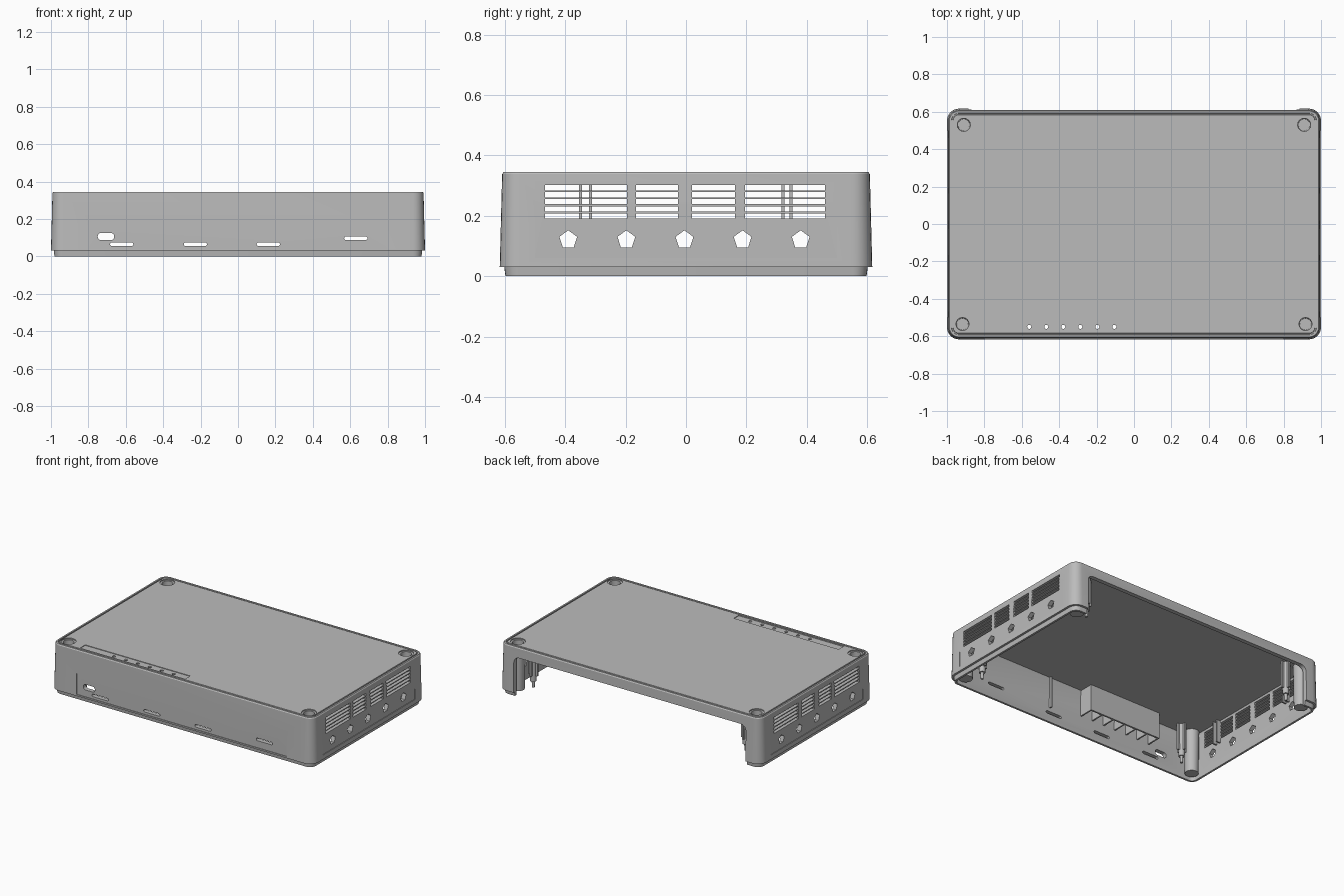
import bpy, bmesh, math
from mathutils import Matrix, Vector

cube = bpy.data.objects.get("Cube")
if cube:
    bpy.data.objects.remove(cube, do_unlink=True)

grey = bpy.data.materials.new("case grey")
grey.use_nodes = True
grey.diffuse_color = (0.5, 0.5, 0.5, 1)
grey.node_tree.nodes["Principled BSDF"].inputs["Base Color"].default_value = grey.diffuse_color


def finish(bm, name, smooth=True):
    bmesh.ops.recalc_face_normals(bm, faces=bm.faces)
    mesh = bpy.data.meshes.new(name)
    bm.to_mesh(mesh)
    bm.free()
    mesh.materials.append(grey)
    ob = bpy.data.objects.new(name, mesh)
    bpy.context.collection.objects.link(ob)
    if smooth:
        shade(ob)
    return ob


def shade(ob):
    bpy.ops.object.select_all(action='DESELECT')
    ob.select_set(True)
    bpy.context.view_layer.objects.active = ob
    bpy.ops.object.shade_smooth_by_angle(angle=math.radians(30))


def loft(bm, loops):
    """Skin equal-length point loops and cap both ends."""
    rings = [[bm.verts.new(p) for p in loop] for loop in loops]
    n = len(rings[0])
    for a, b in zip(rings, rings[1:]):
        for i in range(n):
            j = (i + 1) % n
            bm.faces.new((a[i], a[j], b[j], b[i]))
    bm.faces.new(rings[0])
    bm.faces.new(rings[-1])


def rounded(hx, hy, r, seg=6):
    pts = []
    for k, (sx, sy) in enumerate(((1, 1), (-1, 1), (-1, -1), (1, -1))):
        for i in range(seg + 1):
            a = math.pi / 2 * (k + i / seg)
            pts.append((sx * (hx - r) + r * math.cos(a), sy * (hy - r) + r * math.sin(a)))
    return pts


def box(bm, x0, x1, y0, y1, z0, z1):
    m = Matrix.Translation(((x0 + x1) / 2, (y0 + y1) / 2, (z0 + z1) / 2))
    bmesh.ops.create_cube(bm, size=1, matrix=m @ Matrix.Diagonal((x1 - x0, y1 - y0, z1 - z0, 1)))


def lathe(bm, x, y, profile, seg=24):
    """Closed solid of revolution from (radius, z) pairs."""
    loft(bm, [[(x + r * math.cos(i * math.tau / seg), y + r * math.sin(i * math.tau / seg), z)
               for i in range(seg)] for r, z in profile])


def slot(bm, x0, x1, z0, z1, r, y0, y1):
    """Rounded prism running along y."""
    cx, cz = (x0 + x1) / 2, (z0 + z1) / 2
    shape = rounded((x1 - x0) / 2, (z1 - z0) / 2, r, 5)
    loft(bm, [[(cx + u, y, cz + v) for u, v in shape] for y in (y0, y1)])


def cut(target, bm):
    cutter = finish(bm, "cutter", False)
    cutter.hide_render = True
    mod = target.modifiers.new("cut", 'BOOLEAN')
    mod.operation, mod.solver, mod.object = 'DIFFERENCE', 'EXACT', cutter
    bpy.context.view_layer.objects.active = target
    bpy.ops.object.modifier_apply(modifier=mod.name)
    bpy.data.objects.remove(cutter, do_unlink=True)


# Shell: inner skin, bottom lip, drafted outer skin, grooved top
HX, HY = 1.0, 0.617
sections = [(0.04, 0.315), (0.036, 0.305), (0.033, 0.0), (0.019, 0.0), (0.015, 0.03),
            (0.0, 0.03), (0.008, 0.338), (0.013, 0.345), (0.024, 0.345), (0.025, 0.338),
            (0.031, 0.338), (0.033, 0.345)]
bm = bmesh.new()
loft(bm, [[(x, y, z) for x, y in rounded(HX - d, HY - d, 0.065 - d)] for d, z in sections])
shell = finish(bm, "case_shell", False)

# Shallow recesses on front, sides and indicator strip
bm = bmesh.new()
box(bm, -0.8, 0.8, -0.7, -0.6125, 0.04, 0.25)
for s in (-1, 1):
    box(bm, *sorted((s * 0.9945, s * 1.1)), -0.5, 0.5, 0.06, 0.25)
box(bm, -0.8, 0.0, -0.575, -0.52, 0.341, 0.4)
SCREWS = [(-0.91, 0.53), (0.91, 0.53), (-0.917, -0.535), (0.917, -0.535)]
for x, y in SCREWS:
    lathe(bm, x, y, [(0.047, 0.338), (0.047, 0.4)])
cut(shell, bm)

# Rear opening, front ports, indicator holes and screw holes
LEDS = [-0.56 + 0.091 * i for i in range(6)]
bm = bmesh.new()
slot(bm, -0.885, 0.885, -0.2, 0.275, 0.04, 0.53, 0.75)
slot(bm, -0.75, -0.662, 0.087, 0.125, 0.017, -0.75, -0.53)
for x, z in ((-0.622, 0.065), (-0.228, 0.065), (0.162, 0.065), (0.63, 0.097)):
    slot(bm, x - 0.062, x + 0.062, z - 0.009, z + 0.009, 0.008, -0.75, -0.53)
for x in LEDS:
    lathe(bm, x, -0.55, [(0.011, 0.25), (0.011, 0.4)], 12)
for x, y in SCREWS:
    lathe(bm, x, y, [(0.035, 0.25), (0.035, 0.4)], 16)
cut(shell, bm)

# Side vents and pentagonal holes, through both walls
bm = bmesh.new()
for z in (0.2, 0.223, 0.247, 0.27, 0.293):
    for y0, y1 in ((-0.467, -0.195), (-0.166, -0.026), (0.02, 0.163), (0.195, 0.46)):
        box(bm, -1.2, 1.2, y0, y1, z - 0.0085, z + 0.0085)
for i in range(5):
    y = -0.39 + 0.1925 * i
    ring = [(y + 0.031 * math.sin(k * math.tau / 5), 0.121 + 0.031 * math.cos(k * math.tau / 5))
            for k in range(5)]
    loft(bm, [[(x, u, v) for u, v in ring] for x in (-1.2, 1.2)])
cut(shell, bm)
shade(shell)

# Hollow screw posts in the corners
bm = bmesh.new()
for x, y in SCREWS:
    lathe(bm, x, y, [(0.043, 0.02), (0.048, 0.32), (0.035, 0.32), (0.031, 0.1)])
finish(bm, "screw_posts")

# Locating pins beside the screw posts, braced with cross ribs
bm = bmesh.new()
for sx in (-1, 1):
    for sy in (-1, 1):
        x, y = sx * 0.81, sy * 0.505
        lathe(bm, x, y, [(0.02, 0.09), (0.022, 0.32)], 16)
        lathe(bm, x, y, [(0.009, 0.045), (0.011, 0.1)], 12)
        box(bm, x - 0.034, x + 0.034, y - 0.006, y + 0.006, 0.13, 0.32)
        box(bm, x - 0.006, x + 0.006, y - 0.034, y + 0.034, 0.13, 0.32)
finish(bm, "locating_pins")

# Baffle that separates the indicator lights
bm = bmesh.new()
box(bm, -0.61, -0.055, -0.492, -0.48, 0.135, 0.32)
for i in range(7):
    x = -0.606 + 0.091 * i
    box(bm, x - 0.005, x + 0.005, -0.59, -0.485, 0.135, 0.32)
finish(bm, "light_baffle", False)

# Stiffening ribs on the inside of the walls
bm = bmesh.new()
box(bm, 0.19, 0.2, -0.59, -0.565, 0.1, 0.32)
for s in (-1, 1):
    for y in (-0.35, -0.316, 0.322, 0.348):
        box(bm, *sorted((s * 0.935, s * 0.97)), y - 0.005, y + 0.005, 0.16, 0.32)
finish(bm, "wall_ribs", False)
